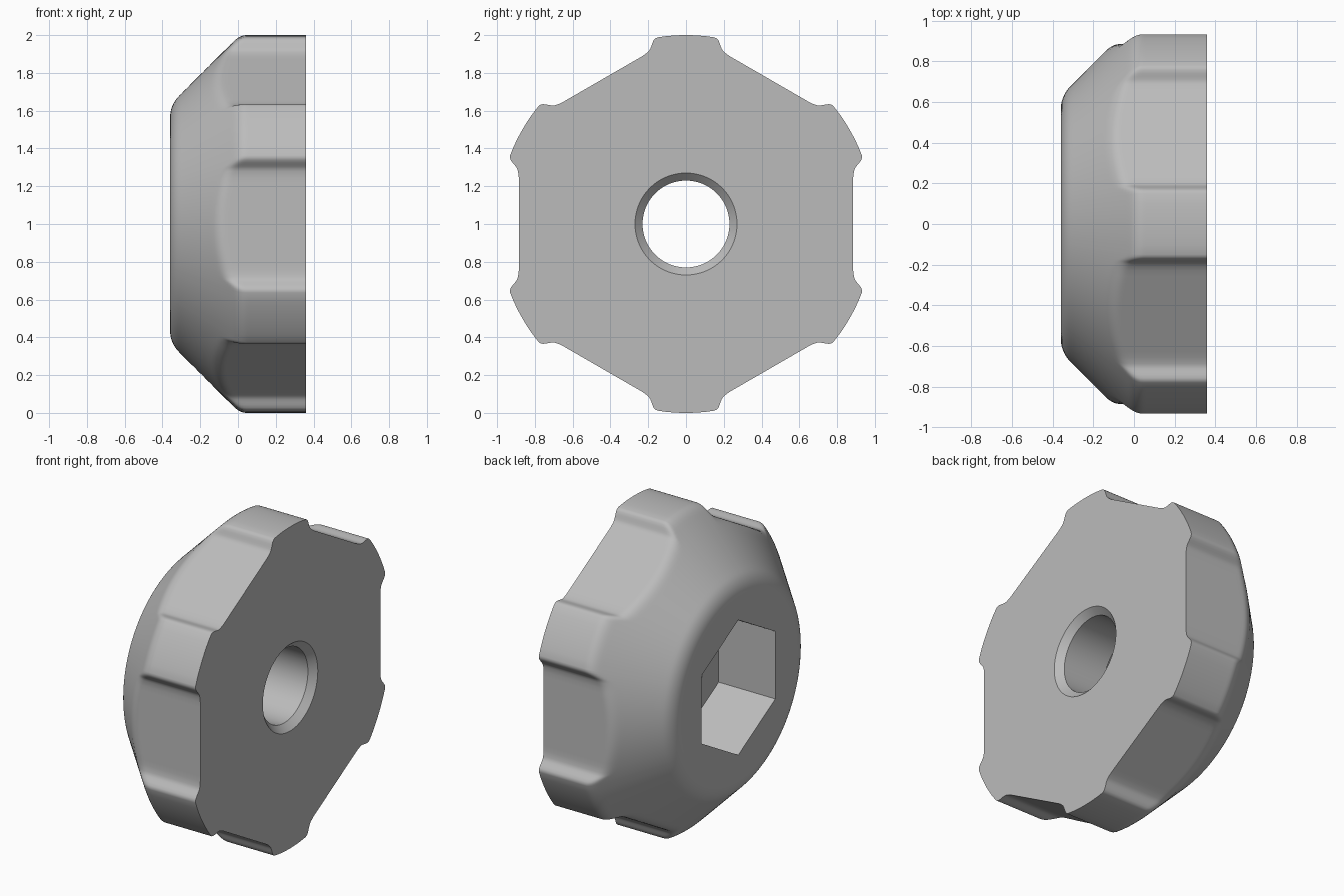
import bpy
import bmesh
from math import radians, cos, sin, tan, atan2, hypot

cube = bpy.data.objects.get("Cube")
if cube:
    bpy.data.objects.remove(cube, do_unlink=True)

HALF = 0.36          # half thickness along x
FLAT = 0.885         # distance from axis to the six grip flats
HEX = 0.42 * cos(radians(30))
HOLE, CHAMFER, FLOOR = 0.23, 0.27, 0.03

# Half outline of one lobe (across, outward), then half of the adjoining flat
lobe = [(0.15, 0.988), (0.162, 0.983), (0.171, 0.973), (0.178, 0.957),
        (0.183, 0.943), (0.188, 0.93), (0.194, 0.919), (0.203, 0.91), (0.215, 0.9)]
half = [(radians(a), 1.0) for a in (0, 2, 4, 6)]
half += [(atan2(u, v), hypot(u, v)) for u, v in lobe]
start = radians(14.5)
for i in range(9):
    a = start + (radians(30) - start) * i / 8
    half.append((a, FLAT / cos(radians(30) - a)))

# Mirror the half outline and repeat it six times around the axis
sector = [(-a, r) for a, r in reversed(half[1:])] + half[:-1]
outline = [(a + radians(60 * k), r, a) for k in range(6) for a, r in sector]


def soft_min(a, b, k=0.035):
    h = max(k - abs(a - b), 0) / k
    return min(a, b) - h * h * k / 4


# Rounded nose and 45 degree cone as (x, radius)
cone_radius = 0.99
fillet = 0.16
nose_r = cone_radius - HALF - fillet * tan(radians(22.5))
shell = [(-HALF, nose_r - 0.01)]
for i in range(9):
    t = radians(45 * i / 8)
    shell.append((-HALF + fillet * (1 - cos(t)), nose_r + fillet * sin(t)))
first = shell[-1][0]
steps = 26
for i in range(1, steps + 1):
    x = first + (0.06 - first) * i / steps
    shell.append((x, cone_radius + x))
shell.append((HALF, cone_radius + HALF))


def section(limit, a):
    """Closed radial section of the body at one angle."""
    pts = [(x, soft_min(limit, r)) for x, r in shell]
    pts += [(HALF, CHAMFER), (HALF - 0.04, HOLE), (FLOOR, HOLE)]
    hex_r = HEX / cos(radians(30) - abs(a))
    return pts + [(FLOOR, hex_r), (-HALF, hex_r)]


# Sweep the section around the axis
bm = bmesh.new()
rings = []
for angle, limit, a in outline:
    rings.append([bm.verts.new((x, r * sin(angle), 1 + r * cos(angle)))
                  for x, r in section(limit, a)])
for i, ring in enumerate(rings):
    nxt = rings[(i + 1) % len(rings)]
    for j in range(len(ring)):
        k = (j + 1) % len(ring)
        bm.faces.new((ring[j], ring[k], nxt[k], nxt[j]))
bmesh.ops.recalc_face_normals(bm, faces=bm.faces)
mesh = bpy.data.meshes.new("knob_body")
bm.to_mesh(mesh)
bm.free()
knob = bpy.data.objects.new("knob_body", mesh)
bpy.context.collection.objects.link(knob)

# Single grey material
grey = bpy.data.materials.new("light_grey")
grey.use_nodes = True
colour = (0.5, 0.5, 0.5, 1)
grey.diffuse_color = colour
grey.node_tree.nodes["Principled BSDF"].inputs["Base Color"].default_value = colour
mesh.materials.append(grey)

# Smooth curves, crisp edges
bpy.ops.object.select_all(action="DESELECT")
knob.select_set(True)
bpy.context.view_layer.objects.active = knob
bpy.ops.object.shade_smooth_by_angle(angle=radians(40))
